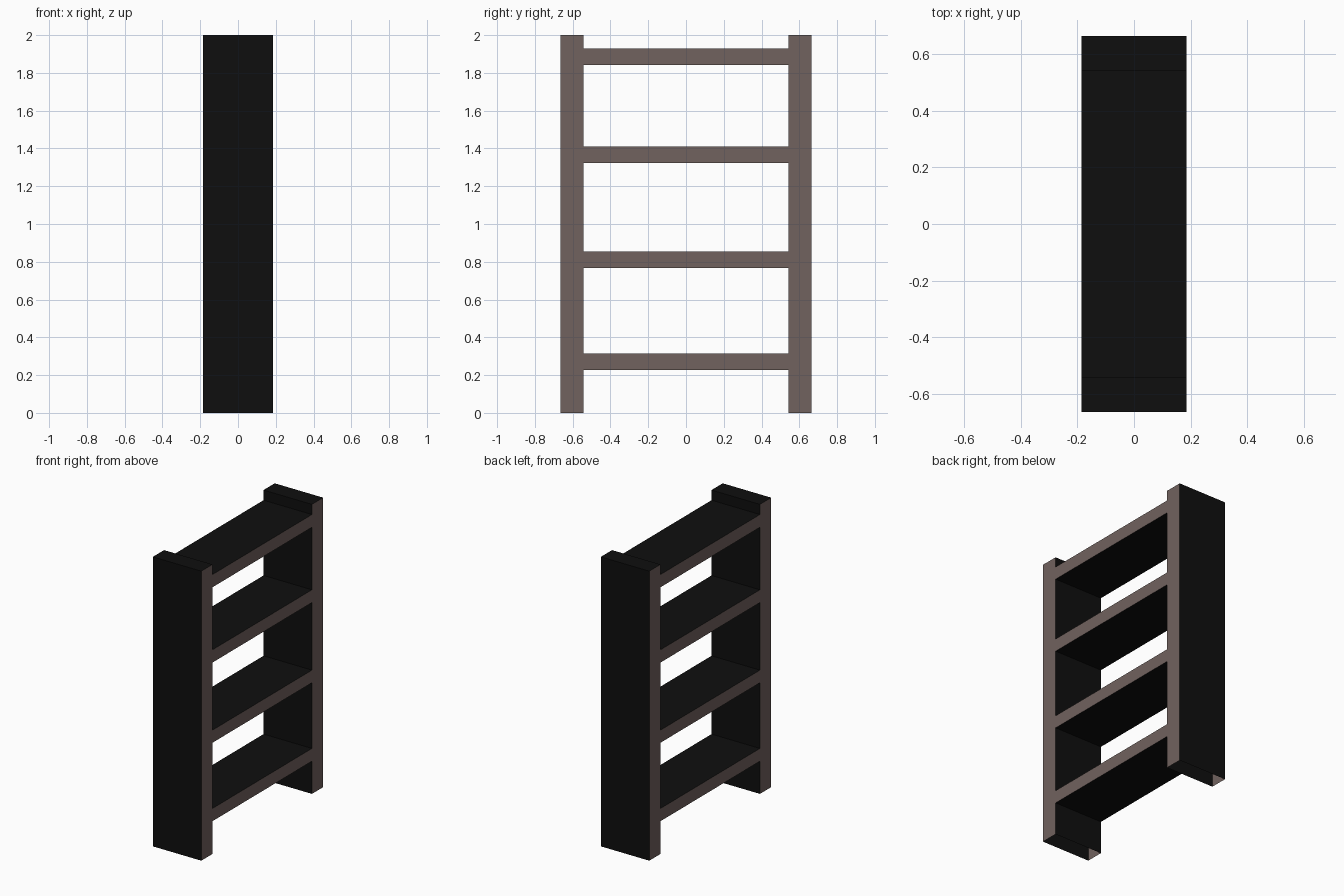
import bpy
import bmesh
from mathutils import Vector

cube = bpy.data.objects.get("Cube")
if cube:
    bpy.data.objects.remove(cube, do_unlink=True)


def make_material(name, rgb):
    mat = bpy.data.materials.new(name)
    mat.use_nodes = True
    color = (*rgb, 1.0)
    mat.diffuse_color = color
    mat.node_tree.nodes["Principled BSDF"].inputs["Base Color"].default_value = color
    return mat


BLACK = make_material("black paint", (0.0045, 0.0045, 0.0045))
BROWN = make_material("grey brown edge", (0.165, 0.122, 0.112))

HALF_DEPTH = 0.185   # along x
POST_INNER, POST_OUTER = 0.543, 0.665


def make_board(name, y0, y1, z0, z1, is_open):
    """Black board with brown edges facing along x; is_open picks faces to leave off."""
    low = Vector((-HALF_DEPTH, y0, z0))
    high = Vector((HALF_DEPTH, y1, z1))
    bm = bmesh.new()
    bmesh.ops.create_cube(bm, size=1)
    bmesh.ops.scale(bm, vec=high - low, verts=bm.verts)
    bmesh.ops.translate(bm, vec=(low + high) / 2, verts=bm.verts)
    bm.normal_update()
    for face in bm.faces:
        face.material_index = 1 if abs(face.normal.x) > 0.5 else 0
    unwanted = [f for f in bm.faces if is_open(f.normal)]
    bmesh.ops.delete(bm, geom=unwanted, context="FACES")
    mesh = bpy.data.meshes.new(name)
    bm.to_mesh(mesh)
    bm.free()
    mesh.materials.append(BLACK)
    mesh.materials.append(BROWN)
    obj = bpy.data.objects.new(name, mesh)
    bpy.context.collection.objects.link(obj)
    return obj


# Two hollow upright posts, open underneath
make_board("front_post", -POST_OUTER, -POST_INNER, 0, 2, lambda n: n.z < -0.5)
make_board("back_post", POST_INNER, POST_OUTER, 0, 2, lambda n: n.z < -0.5)

# Four shelves between the posts, without hidden end caps
shelves = {"bottom_shelf": (0.226, 0.314), "lower_shelf": (0.768, 0.855),
           "upper_shelf": (1.322, 1.41), "top_shelf": (1.842, 1.93)}
for name, (z0, z1) in shelves.items():
    make_board(name, -POST_INNER, POST_INNER, z0, z1, lambda n: abs(n.y) > 0.5)
